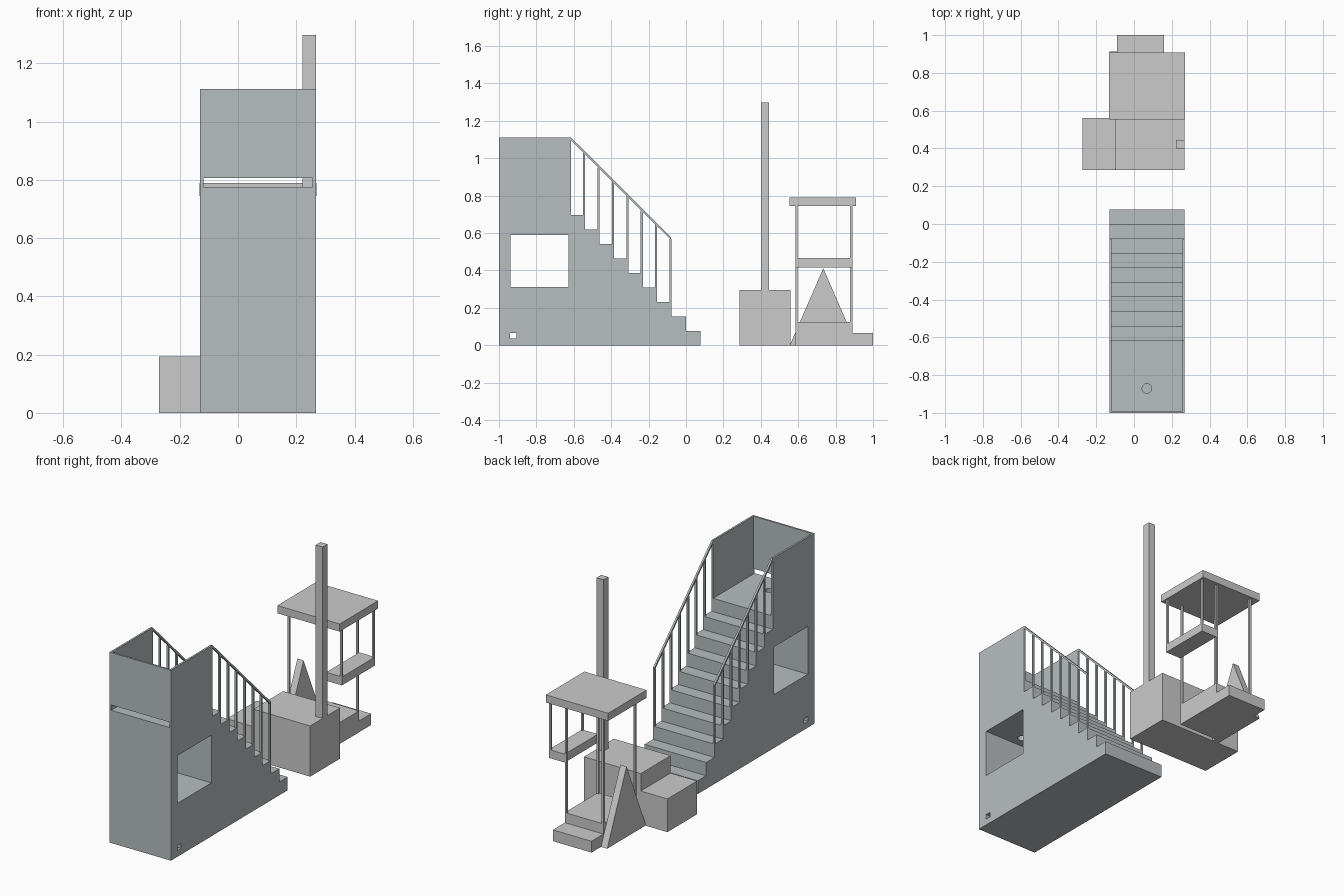
import bpy, bmesh, math
from mathutils import Vector

if "Cube" in bpy.data.objects:
    bpy.data.objects.remove(bpy.data.objects["Cube"])

slate = bpy.data.materials.new("slate_grey")
slate.diffuse_color = (0.475, 0.515, 0.53, 1)
slate.use_nodes = True
slate.node_tree.nodes["Principled BSDF"].inputs["Base Color"].default_value = slate.diffuse_color


def make(name, bm, mat=None):
    bmesh.ops.recalc_face_normals(bm, faces=bm.faces)
    me = bpy.data.meshes.new(name)
    bm.to_mesh(me)
    bm.free()
    ob = bpy.data.objects.new(name, me)
    bpy.context.scene.collection.objects.link(ob)
    if mat:
        me.materials.append(mat)
    return ob


def prism(name, pts, x0, x1, mat=None):
    """Extrude a (y, z) outline from x0 to x1."""
    bm = bmesh.new()
    f = bm.faces.new([bm.verts.new((x0, y, z)) for y, z in pts])
    r = bmesh.ops.extrude_face_region(bm, geom=[f])
    vs = [v for v in r["geom"] if isinstance(v, bmesh.types.BMVert)]
    bmesh.ops.translate(bm, verts=vs, vec=(x1 - x0, 0, 0))
    return make(name, bm, mat)


def box(name, x0, x1, y0, y1, z0, z1, mat=None):
    return prism(name, [(y0, z0), (y1, z0), (y1, z1), (y0, z1)], x0, x1, mat)


def cut(ob, cutter):
    m = ob.modifiers.new("cut", "BOOLEAN")
    m.operation = "DIFFERENCE"
    m.solver = "EXACT"
    m.object = cutter
    cutter.hide_render = True
    bpy.context.view_layer.objects.active = ob
    bpy.ops.object.modifier_apply(modifier=m.name)
    bpy.data.objects.remove(cutter)


# Staircase body: stepped side outline
XL, XR, T = -0.13, 0.267, 0.011
RISE, RUN, Y0, TOP = 0.0775, 0.077, 0.077, 1.112
outline = [(-1, 0), (Y0, 0)]
for k in range(1, 10):
    outline += [(Y0 - RUN * (k - 1), RISE * k), (Y0 - RUN * k, RISE * k)]
back = Y0 - RUN * 9
outline += [(back, TOP), (-1, TOP)]
stairs = prism("staircase_body", outline, XL, XR, slate)

# Platform well, front slot, side tunnel, small side hole
deck = RISE * 10
cut(stairs, box("well_cutter", XL + T, XR - T, -1 + T, -0.5, deck, 1.3))
cut(stairs, box("slot_cutter", XL + T, XR - T, -1.1, -0.95, deck, 0.806))
cut(stairs, box("tunnel_cutter", -0.5, 0.5, -0.938, -0.627, 0.312, 0.59))
cut(stairs, box("side_hole_cutter", -0.5, 0.5, -0.94, -0.905, 0.036, 0.065))

# Round hole from platform into tunnel
bpy.ops.mesh.primitive_cylinder_add(vertices=32, radius=0.025, depth=0.4,
                                    location=(0.068, -0.87, 0.7))
cut(stairs, bpy.context.object)

# Banisters on both sides
B = 0.011
for side, x in (("left", XL), ("right", XR - B)):
    prism(side + "_handrail", [(back, TOP), (-0.079, 0.577), (-0.079, 0.562),
                               (back, TOP - 0.015)], x, x + B, slate)
    for k in range(3, 10):
        y = Y0 - RUN * (k - 1)
        top = 0.57 + (-0.079 - y) * (TOP - 0.577) / (-0.079 - back)
        box(f"{side}_baluster_{k - 2}", x, x + B, y - B, y, RISE * k - 0.002, top, slate)

# Tall block, low block and mast
box("tall_block", -0.1, 0.267, 0.285, 0.56, 0, 0.296)
box("low_block", -0.272, -0.1, 0.285, 0.56, 0, 0.194)
box("mast", 0.222, 0.267, 0.4, 0.444, 0.296, 1.297)

# Booth: steps, canopy, counter, triangular panel
box("booth_floor", -0.09, 0.16, 0.585, 0.89, 0, 0.125)
box("booth_step", -0.09, 0.16, 0.89, 1.0, 0, 0.066)
box("canopy", -0.133, 0.27, 0.553, 0.908, 0.745, 0.79)
box("counter", 0.16, 0.262, 0.585, 0.89, 0.417, 0.466)
prism("triangle_panel", [(0.555, 0), (0.913, 0), (0.734, 0.412)], -0.13, -0.09)

# Canopy posts
P = 0.012
for row, y in (("front", 0.585), ("back", 0.878)):
    for col, x, z in (("left", -0.09, 0.0), ("middle", 0.148, 0.0), ("right", 0.25, 0.466)):
        box(f"{row}_{col}_post", x, x + P, y, y + P, z, 0.745)
